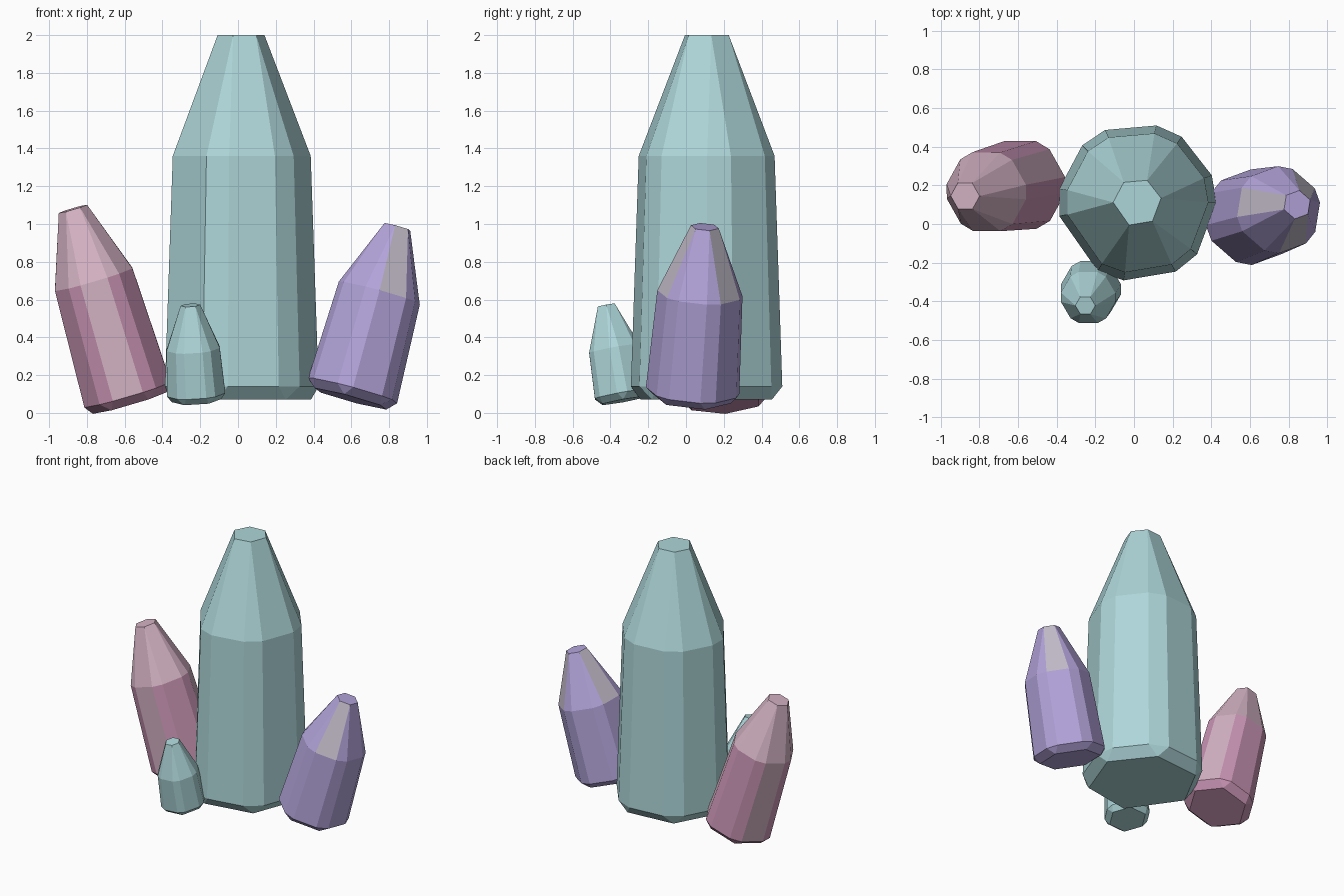
import bpy, bmesh
from math import radians, cos, sin
from mathutils import Vector

cube = bpy.data.objects.get("Cube")
if cube:
    bpy.data.objects.remove(cube)


def material(name, rgb):
    m = bpy.data.materials.new(name)
    m.use_nodes = True
    col = (*rgb, 1)
    m.diffuse_color = col
    m.node_tree.nodes["Principled BSDF"].inputs["Base Color"].default_value = col
    return m


teal = material("teal", (.42, .67, .69))
rose = material("rose", (.59, .30, .46))
pale_rose = material("pale_rose", (.66, .45, .55))
violet = material("violet", (.45, .37, .70))
grey_violet = material("grey_violet", (.53, .49, .57))

CHAMFER = 10  # half-angle of each bevelled corner


def crystal(name, base, tip, radii, levels, corners, mats, accent):
    """Hexagonal prism with chamfered corners, tapered tip and bevelled foot.
    levels run along the axis; accent(part, side) gives the material slot."""
    base = Vector(base)
    axis = Vector(tip) - base
    turn = Vector((0, 0, 1)).rotation_difference(axis.normalized())
    bm = bmesh.new()
    rings = []
    for k, (r, level) in enumerate(zip(radii, levels)):
        spread = CHAMFER if k in (1, 2) else 0  # foot and tip stay plain hexagons
        ring = []
        for corner in corners:
            for side in ((-1, 1) if spread else (0,)):
                a = radians(corner + side * spread)
                p = Vector((r * cos(a), r * sin(a), level * axis.length))
                ring.append(bm.verts.new(base + turn @ p))
        rings.append(ring if spread else [v for v in ring for _ in (0, 1)])
    bm.faces.new(rings[0][::2][::-1])
    bm.faces.new(rings[3][::2])
    for part in range(3):
        low, high = rings[part], rings[part + 1]
        for i in range(12):
            j = (i + 1) % 12
            loop = list(dict.fromkeys((low[i], low[j], high[j], high[i])))
            face = bm.faces.new(loop)
            # odd steps are the six wide sides, even steps the chamfers
            face.material_index = accent(part, i // 2 if i % 2 else None)
    bm.faces.ensure_lookup_table()
    bm.faces[1].material_index = accent(3, None)
    bmesh.ops.recalc_face_normals(bm, faces=bm.faces)
    mesh = bpy.data.meshes.new(name)
    bm.to_mesh(mesh)
    bm.free()
    for m in mats:
        mesh.materials.append(m)
    obj = bpy.data.objects.new(name, mesh)
    bpy.context.collection.objects.link(obj)
    return obj


def hexagon(phase):
    return [phase + 60 * i for i in range(6)]


# Tall central crystal, slightly irregular
crystal("main_crystal", (.017, .112, .14), (.017, .112, 2),
        (.375, .41, .368, .125), (-.0376, 0, .656, 1),
        (10, 66, 124, 180, 250, 309), [teal], lambda part, side: 0)

# Small crystal at the front
crystal("small_crystal", (-.222, -.337, .1), (-.252, -.422, .57),
        (.13, .157, .143, .052), (-.075, 0, .51, 1),
        hexagon(0), [teal], lambda part, side: 0)

# Pink crystal: pale tip and every other body side pale
crystal("pink_crystal", (-.585, .203, .098), (-.874, .145, 1.08),
        (.205, .242, .217, .078), (-.046, 0, .62, 1),
        hexagon(0), [rose, pale_rose],
        lambda part, side: int(part >= 2 or (part == 1 and side in (0, 2, 4))))

# Purple crystal: every other tip side greyish
crystal("purple_crystal", (.607, .035, .118), (.844, .1, .985),
        (.21, .248, .226, .075), (-.05, 0, .595, 1),
        hexagon(20), [violet, grey_violet],
        lambda part, side: int(part == 2 and side in (0, 2, 4)))
